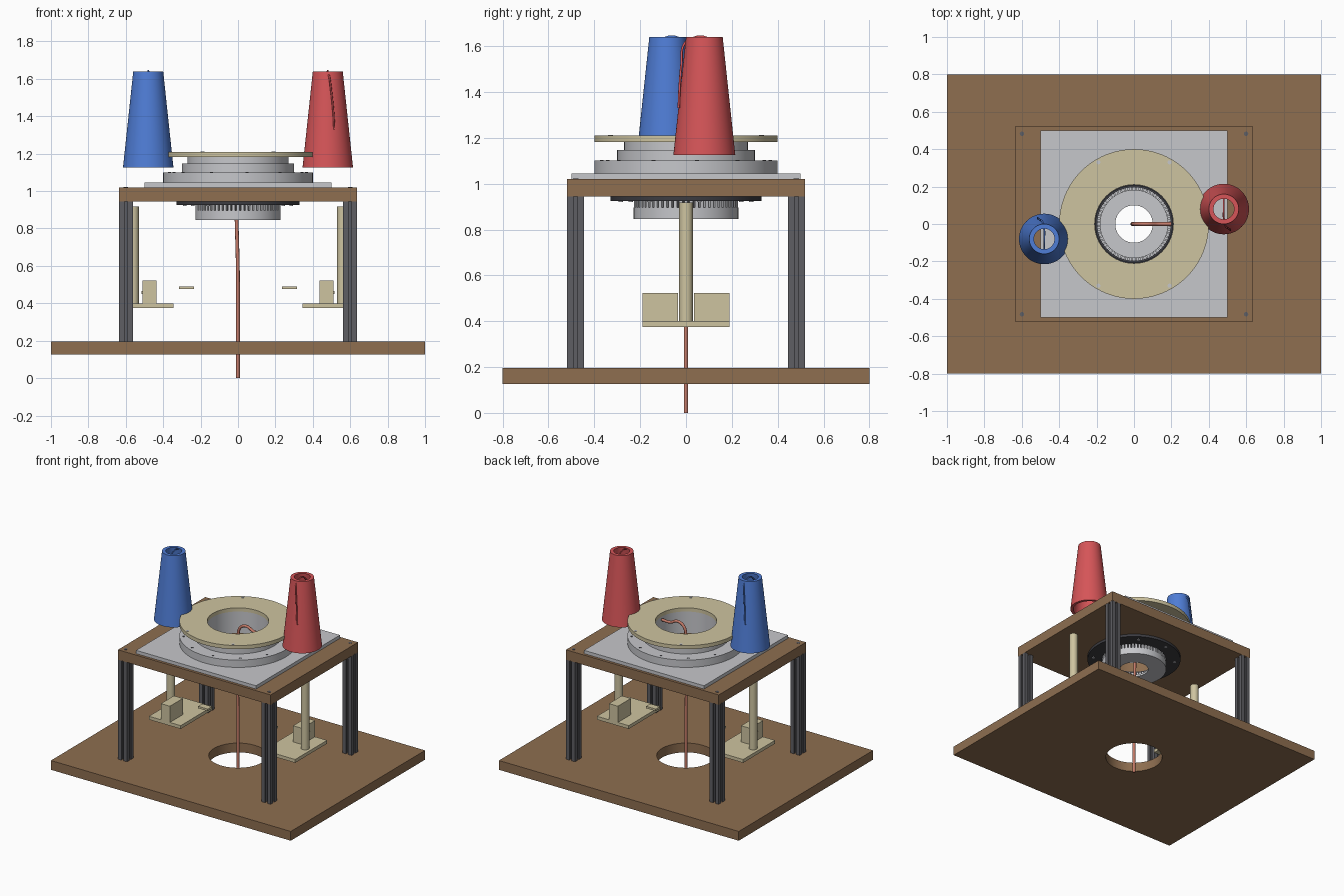
import bpy, bmesh, math
from mathutils import Matrix, Vector

if "Cube" in bpy.data.objects:
    bpy.data.objects.remove(bpy.data.objects["Cube"], do_unlink=True)


def material(name, hex_code):
    srgb = [int(hex_code[i:i + 2], 16) / 255 for i in (0, 2, 4)]
    rgba = [((c + 0.055) / 1.055) ** 2.4 for c in srgb] + [1]
    m = bpy.data.materials.new(name)
    m.use_nodes = True
    m.diffuse_color = rgba
    m.node_tree.nodes["Principled BSDF"].inputs["Base Color"].default_value = rgba
    return m


WOOD = material("brown wood", "8E6E50")
GREY = material("light grey", "C6C7CB")
TAN = material("tan plastic", "CEC4A0")
DARK = material("dark metal", "5E5E63")
BLACK = material("black", "3C3C41")
RED = material("red", "D65558")
BLUE = material("blue", "4F7DD6")
COPPER = material("copper", "C47A68")


def activate(ob):
    bpy.ops.object.select_all(action="DESELECT")
    ob.select_set(True)
    bpy.context.view_layer.objects.active = ob


def finish(name, bm, mat, smooth=False):
    bmesh.ops.recalc_face_normals(bm, faces=bm.faces)
    me = bpy.data.meshes.new(name)
    bm.to_mesh(me)
    bm.free()
    me.materials.append(mat)
    ob = bpy.data.objects.new(name, me)
    bpy.context.collection.objects.link(ob)
    if smooth:
        activate(ob)
        bpy.ops.object.shade_smooth_by_angle(angle=math.radians(30))
    return ob


def add_box(bm, x, y, z, spin=0):
    """Box from three (low, high) ranges, spun about the z axis."""
    size = [b - a for a, b in (x, y, z)]
    mid = [(a + b) / 2 for a, b in (x, y, z)]
    mat = Matrix.Rotation(spin, 4, "Z") @ Matrix.Translation(mid) @ Matrix.Diagonal(size + [1])
    bmesh.ops.create_cube(bm, size=1, matrix=mat)


def box(name, x, y, z, mat, spin=0):
    bm = bmesh.new()
    add_box(bm, x, y, z, spin)
    return finish(name, bm, mat)


def lathe(name, profile, mat, centre=(0, 0), n=96):
    """Closed (radius, height) profile turned about a vertical axis."""
    bm = bmesh.new()
    rings = []
    for i in range(n):
        a = math.tau * i / n
        rings.append([bm.verts.new((centre[0] + r * math.cos(a), centre[1] + r * math.sin(a), z))
                      for r, z in profile])
    k = len(profile)
    for i in range(n):
        p, q = rings[i], rings[(i + 1) % n]
        for j in range(k):
            bm.faces.new((p[j], q[j], q[(j + 1) % k], p[(j + 1) % k]))
    return finish(name, bm, mat, True)


def ring(name, inner, outer, low, high, mat):
    return lathe(name, [(inner, low), (outer, low), (outer, high), (inner, high)], mat)


def discs(name, points, radius, low, high, mat):
    bm = bmesh.new()
    for x, y in points:
        bmesh.ops.create_cone(bm, cap_ends=True, segments=16, radius1=radius, radius2=radius,
                              depth=high - low, matrix=Matrix.Translation((x, y, (low + high) / 2)))
    return finish(name, bm, mat, True)


def circle_points(radius, count, start=0.0):
    return [(radius * math.cos(start + math.tau * i / count),
             radius * math.sin(start + math.tau * i / count)) for i in range(count)]


def drill(ob, radius):
    """Cut a round hole through the middle of a board."""
    bm = bmesh.new()
    bmesh.ops.create_cone(bm, cap_ends=True, segments=96, radius1=radius, radius2=radius, depth=6)
    cutter = finish("cutter", bm, ob.data.materials[0])
    cutter.hide_render = True
    mod = ob.modifiers.new("hole", "BOOLEAN")
    mod.operation, mod.object, mod.solver = "DIFFERENCE", cutter, "EXACT"
    activate(ob)
    bpy.ops.object.modifier_apply(modifier=mod.name)
    bpy.data.objects.remove(cutter, do_unlink=True)
    activate(ob)
    bpy.ops.object.shade_smooth_by_angle(angle=math.radians(30))


def tube(name, points, radius, mat):
    cu = bpy.data.curves.new(name, "CURVE")
    cu.dimensions = "3D"
    cu.bevel_depth, cu.bevel_resolution, cu.use_fill_caps = radius, 3, True
    sp = cu.splines.new("BEZIER")
    sp.bezier_points.add(len(points) - 1)
    for bp, co in zip(sp.bezier_points, points):
        bp.co = co
        bp.handle_left_type = bp.handle_right_type = "AUTO"
    cu.materials.append(mat)
    ob = bpy.data.objects.new(name, cu)
    bpy.context.collection.objects.link(ob)
    activate(ob)
    bpy.ops.object.convert(target="MESH")
    bpy.ops.object.shade_smooth_by_angle(angle=math.radians(40))


# Boards and mounting plate
drill(box("base_board", (-1, 1), (-0.8, 0.8), (0.125, 0.195), WOOD), 0.2)
drill(box("top_board", (-0.637, 0.637), (-0.52, 0.52), (0.945, 1.02), WOOD), 0.21)
drill(box("mounting_plate", (-0.5, 0.5), (-0.5, 0.5), (1.02, 1.045), GREY), 0.21)

# Slotted metal legs
h = 0.0375
side = [(-h, -h), (-0.009, -h), (-0.009, 0.01 - h), (-0.018, 0.01 - h), (-0.008, 0.024 - h)]
side += [(-x, y) for x, y in reversed(side[1:])]
corners = [(sx * 0.599, sy * 0.482) for sx in (-1, 1) for sy in (-1, 1)]
for cx, cy in corners:
    bm = bmesh.new()
    verts = []
    for turn in range(4):
        rot = Matrix.Rotation(turn * math.pi / 2, 3, "Z")
        for x, y in side:
            verts.append(bm.verts.new(rot @ Vector((x, y, 0)) + Vector((cx, cy, 0.195))))
    top = bmesh.ops.extrude_face_region(bm, geom=[bm.faces.new(verts)])["geom"]
    bmesh.ops.translate(bm, vec=(0, 0, 0.75),
                        verts=[g for g in top if isinstance(g, bmesh.types.BMVert)])
    finish("leg", bm, DARK)
discs("board_screws", corners, 0.012, 1.018, 1.022, DARK)

# Stepped turntable with its top ring
lathe("turntable", [(0.21, 1.045), (0.4, 1.045), (0.4, 1.1), (0.3, 1.1), (0.3, 1.147),
                    (0.27, 1.147), (0.27, 1.182), (0.21, 1.182)], GREY)
ring("top_ring", 0.21, 0.4, 1.182, 1.21, TAN)
discs("ring_screws", [(sx * 0.19, sy * 0.33) for sx in (-1, 1) for sy in (-1, 1)],
      0.011, 1.207, 1.212, GREY)
discs("turntable_screws", circle_points(0.37, 12, 0.13), 0.008, 1.098, 1.103, DARK)

# Hanging bearing: flange, toothed band and floor
ring("bearing_flange", 0.205, 0.33, 0.925, 0.945, BLACK)
discs("flange_screws", circle_points(0.29, 8, 0.2), 0.01, 0.921, 0.927, GREY)
lathe("bearing_cup", [(0.1, 0.845), (0.228, 0.845), (0.228, 0.895), (0.18, 0.895),
                      (0.18, 0.86), (0.1, 0.86)], GREY)
ring("tooth_backing", 0.196, 0.206, 0.893, 0.926, BLACK)
bm = bmesh.new()
teeth = 60
for i in range(teeth):
    add_box(bm, (0.18, 0.227), (-0.0075, 0.0075), (0.894, 0.925), math.tau * i / teeth)
finish("bearing_teeth", bm, GREY)

# Central pipe bending over towards the ring
tube("feed_pipe", [(0, 0, 0), (0, 0, 0.5), (0, 0, 1.1), (0.02, 0, 1.165), (0.07, 0, 1.188),
                   (0.13, 0, 1.165), (0.2, 0, 1.165)], 0.01, COPPER)

# Two sides, each the other turned half way round: spool, wire, post and tray
for label, s, colour in (("red", 1, RED), ("blue", -1, BLUE)):
    spin = 0 if s == 1 else math.pi
    cx, cy = 0.48 * s, 0.08 * s
    lathe(label + "_spool", [(0.115, 1.125), (0.135, 1.125), (0.08, 1.64), (0.055, 1.64)],
          colour, (cx, cy))
    wire = [(0, 0.05, 1.6), (0, 0, 1.64), (0, -0.05, 1.635), (0.008, -0.087, 1.61),
            (0.02, -0.1, 1.52), (0.03, -0.108, 1.42), (0.035, -0.112, 1.33)]
    tube(label + "_wire", [(cx + s * x, cy + s * y, z) for x, y, z in wire], 0.005, colour)
    discs(label + "_post", [(0.56 * s, 0)], 0.03, 0.39, 0.918, TAN)
    box(label + "_tray", (0.345, 0.61), (-0.19, 0.19), (0.375, 0.4), TAN, spin)
    box(label + "_tray_block", (0.435, 0.51), (0.035, 0.19), (0.4, 0.522), TAN, spin)
    box(label + "_block_tab", (0.508, 0.515), (0.09, 0.125), (0.45, 0.467), TAN, spin)
    box(label + "_guide_tab", (0.235, 0.315), (-0.025, 0.025), (0.476, 0.491), TAN, spin)
